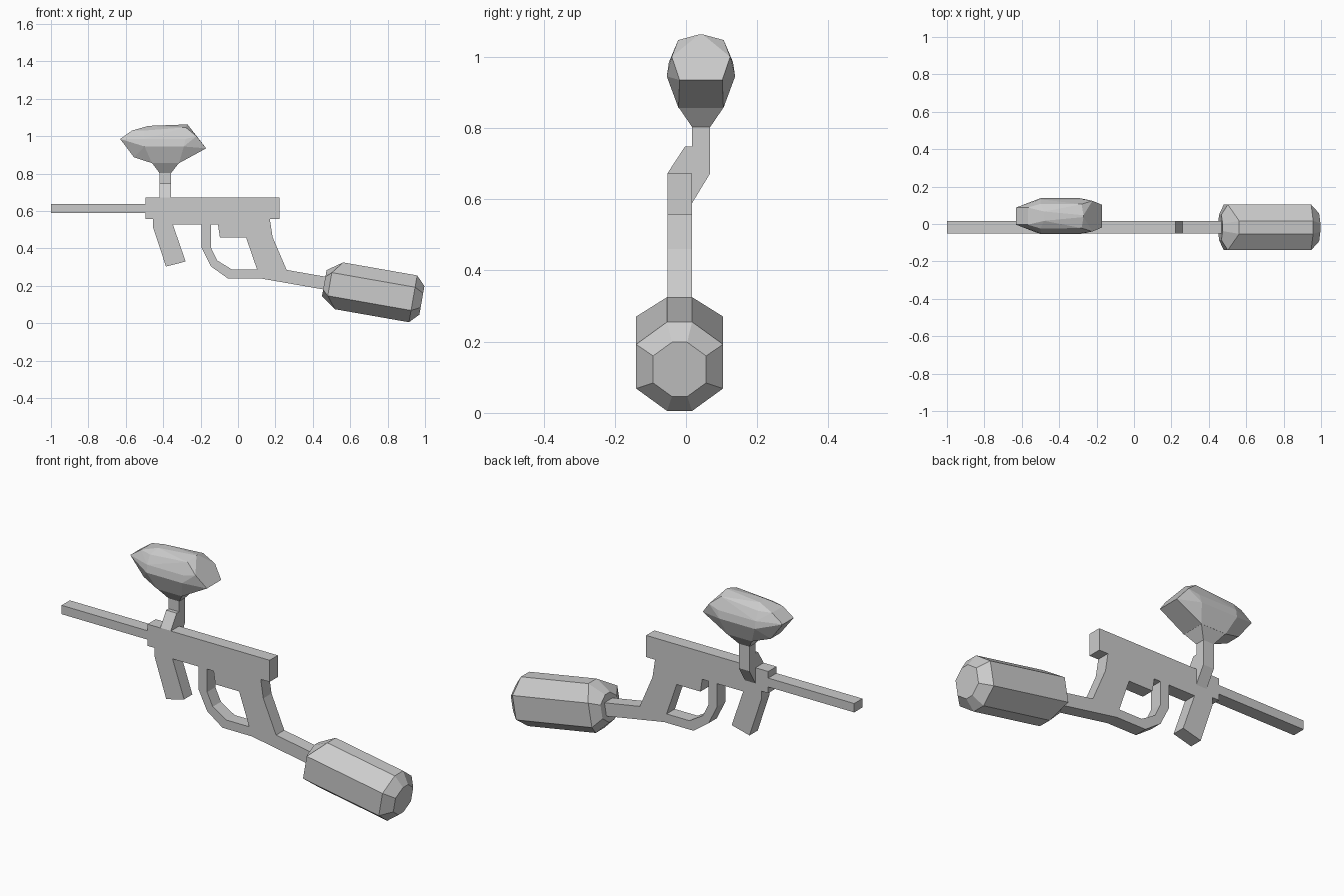
import bpy
import bmesh
from mathutils import Vector

default_cube = bpy.data.objects.get("Cube")
if default_cube:
    bpy.data.objects.remove(default_cube, do_unlink=True)

grey = bpy.data.materials.new("plain grey")
grey.use_nodes = True
grey.diffuse_color = (0.6, 0.6, 0.6, 1)
grey.node_tree.nodes["Principled BSDF"].inputs["Base Color"].default_value = (0.6, 0.6, 0.6, 1)

BACK, FRONT = 0.017, -0.052      # depth of the flat parts
HOPPER_Y = 0.042                 # centre line of the hopper


def finish(bm, name):
    """Turn a bmesh into a flat shaded object."""
    bmesh.ops.recalc_face_normals(bm, faces=bm.faces)
    mesh = bpy.data.meshes.new(name)
    bm.to_mesh(mesh)
    bm.free()
    mesh.materials.append(grey)
    obj = bpy.data.objects.new(name, mesh)
    bpy.context.collection.objects.link(obj)
    return obj


def extrude_outlines(name, outlines, place, direction):
    """Fill closed outlines (later ones are holes) and extrude them."""
    bm = bmesh.new()
    for outline in outlines:
        verts = [bm.verts.new(place(a, b)) for a, b in outline]
        for i, vert in enumerate(verts):
            bm.edges.new((verts[i - 1], vert))
    bmesh.ops.triangle_fill(bm, edges=bm.edges[:], use_beauty=True)
    result = bmesh.ops.extrude_face_region(bm, geom=bm.faces[:], use_keep_orig=True)
    moved = [v for v in result["geom"] if isinstance(v, bmesh.types.BMVert)]
    bmesh.ops.translate(bm, verts=moved, vec=direction)
    return finish(bm, name)


def loft(name, rings):
    """Skin a row of equal-length rings and cap both ends."""
    bm = bmesh.new()
    rows = [[bm.verts.new(p) for p in ring] for ring in rings]
    for low, high in zip(rows, rows[1:]):
        for i in range(len(low)):
            bm.faces.new((low[i - 1], low[i], high[i], high[i - 1]))
    bm.faces.new(rows[0])
    bm.faces.new(rows[-1])
    return finish(bm, name)


def rectangle(x0, x1, y0, y1, z):
    return [(x0, y0, z), (x1, y0, z), (x1, y1, z), (x0, y1, z)]


# Receiver, fore grip, trigger guard, rear grip and tank arm in one profile
receiver = [
    (-0.495, 0.672), (0.222, 0.672), (0.222, 0.557), (0.17, 0.557),
    (0.185, 0.46), (0.26, 0.285), (0.5, 0.243), (0.5, 0.173),
    (0.117, 0.24), (-0.055, 0.24), (-0.145, 0.304), (-0.195, 0.405),
    (-0.195, 0.527), (-0.348, 0.527), (-0.28, 0.33), (-0.385, 0.303),
    (-0.455, 0.515), (-0.455, 0.557), (-0.495, 0.557),
]
guard_hole = [
    (-0.145, 0.527), (-0.107, 0.527), (-0.097, 0.459), (0.043, 0.459),
    (0.102, 0.287), (-0.032, 0.287), (-0.112, 0.336), (-0.145, 0.405),
]
extrude_outlines("receiver_and_grips", [receiver, guard_hole],
                 lambda x, z: (x, FRONT, z), (0, BACK - FRONT, 0))

# Barrel
loft("barrel", [rectangle(-1, -0.48, FRONT, BACK, z) for z in (0.59, 0.637)])

# Offset feed neck
neck = [
    (FRONT, 0.56), (FRONT, 0.673), (-0.003, 0.748), (BACK, 0.748),
    (BACK, 0.803), (0.068, 0.803), (0.068, 0.673), (BACK, 0.589),
    (BACK, 0.56),
]
extrude_outlines("feed_neck", [neck], lambda y, z: (-0.42, y, z), (0.062, 0, 0))

# Hopper funnel
loft("hopper_funnel", [
    rectangle(-0.42, -0.358, BACK, 0.068, 0.803),
    rectangle(-0.46, -0.315, -0.02, 0.105, 0.857),
])

# Faceted hopper: (x, half width, z), mirrored across its centre line
hopper = [
    (-0.46, 0.063, 0.856), (-0.315, 0.063, 0.856), (-0.556, 0.04, 0.887),
    (-0.63, 0.046, 0.985), (-0.567, 0.046, 1.03),
    (-0.5, 0.096, 0.945), (-0.29, 0.096, 0.945), (-0.5, 0.09, 0.985), (-0.28, 0.09, 0.985),
    (-0.5, 0.066, 1.03), (-0.31, 0.066, 1.035), (-0.48, 0.025, 1.055),
    (-0.27, 0.005, 1.063), (-0.28, 0.064, 1.047), (-0.222, 0.082, 1.0), (-0.17, 0.06, 0.935),
]
bm = bmesh.new()
for x, half, z in hopper:
    for side in (-1, 1):
        bm.verts.new((x, HOPPER_Y + side * half, z))
bmesh.ops.convex_hull(bm, input=bm.verts[:])
bmesh.ops.dissolve_limit(bm, angle_limit=0.03, verts=bm.verts[:], edges=bm.edges[:])
finish(bm, "hopper")

# Octagonal air tank along a tilted axis
start = Vector((0.54, -0.018, 0.2))
axis = Vector((0.985, 0, -0.173))
up = Vector((0.173, 0, 0.985))
across = Vector((0, 1, 0))
octagon = [(0.035, 0.127), (0.122, 0.063), (0.122, -0.063), (0.035, -0.127),
           (-0.035, -0.127), (-0.122, -0.063), (-0.122, 0.063), (-0.035, 0.127)]


def tank_ring(distance, scale, side_shift=0):
    """Octagon across the axis; its side corners may slide along the axis."""
    return [start + axis * (distance + (side_shift if abs(y) > 0.1 else 0))
            + across * (y * scale) + up * (z * scale) for y, z in octagon]


loft("air_tank", [tank_ring(-0.08, 0.56), tank_ring(0, 1, -0.05),
                  tank_ring(0.402, 1), tank_ring(0.45, 0.61)])
